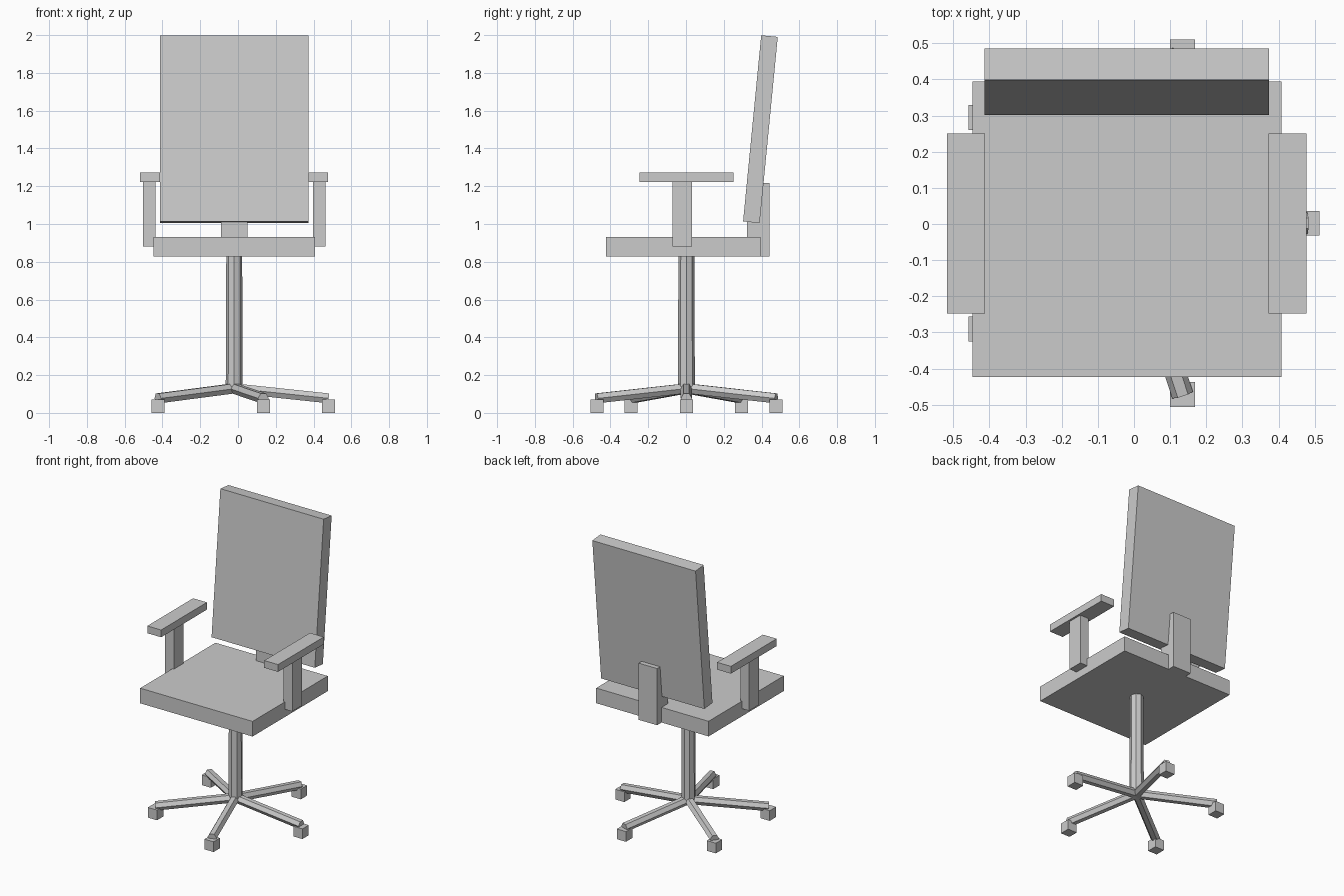
import bpy
from math import radians, cos, sin, pi
from mathutils import Vector

cube = bpy.data.objects.get("Cube")
if cube:
    bpy.data.objects.remove(cube, do_unlink=True)

# One plain grey for the whole chair
grey = bpy.data.materials.new("plain_grey")
grey.use_nodes = True
colour = (0.6, 0.6, 0.6, 1)
grey.diffuse_color = colour
grey.node_tree.nodes["Principled BSDF"].inputs["Base Color"].default_value = colour

CX = -0.02  # the chair's middle line


def finish(name):
    ob = bpy.context.object
    ob.name = name
    ob.data.materials.append(grey)
    return ob


def box(name, centre, size, tilt=0):
    bpy.ops.mesh.primitive_cube_add(size=1, location=centre)
    ob = finish(name)
    ob.scale = size
    ob.rotation_euler.x = radians(tilt)
    return ob


def rod(name, start, end, sides, r1, r2, turn):
    """Faceted rod from start to end, its section turned about its axis."""
    start, end = Vector(start), Vector(end)
    axis = end - start
    bpy.ops.mesh.primitive_cone_add(vertices=sides, radius1=r1, radius2=r2,
                                    depth=axis.length, location=(start + end) / 2)
    ob = finish(name)
    ob.rotation_mode = 'QUATERNION'
    spin = Vector((0, 0, 1)).rotation_difference(Vector((0, 0, 1)))
    spin.rotate(axis.to_track_quat('Z', 'Y'))
    ob.rotation_quaternion = spin @ Vector((0, 0, 1)).to_track_quat('Z', 'Y')
    for v in ob.data.vertices:
        x, y = v.co.x, v.co.y
        v.co.x = x * cos(turn) - y * sin(turn)
        v.co.y = x * sin(turn) + y * cos(turn)
    return ob


# Seat, backrest and the bracket joining them
box("seat", (CX, -0.015, 0.879), (0.855, 0.818, 0.104))
box("backrest", (CX, 0.394, 1.502), (0.786, 0.088, 0.99), tilt=-5.56)
box("back_bracket", (CX, 0.383, 1.022), (0.14, 0.12, 0.39))

# Armrests on both sides
for side, sign in (("left", 1), ("right", -1)):
    box(side + "_arm_post", (CX + sign * 0.45, -0.02, 1.055), (0.067, 0.104, 0.35))
    box(side + "_arm_pad", (CX + sign * 0.445, 0.002, 1.248), (0.105, 0.498, 0.05))

# Eight-sided column
rod("column", (CX, 0.002, 0.14), (CX, 0.002, 0.84), 8, 0.045, 0.042, 0)

# Five sloping six-sided legs with flat tops, each on a square foot
for i in range(5):
    a = i * 2 * pi / 5
    out = Vector((cos(a), sin(a), 0))
    hub = Vector((CX, 0.002, 0))
    rod(f"leg_{i + 1}", hub + Vector((0, 0, 0.13)), hub + out * 0.5 + Vector((0, 0, 0.077)),
        6, 0.03, 0.03, pi / 6)
    box(f"foot_{i + 1}", hub + out * 0.4985 + Vector((0, 0, 0.035)), (0.069, 0.069, 0.07))
